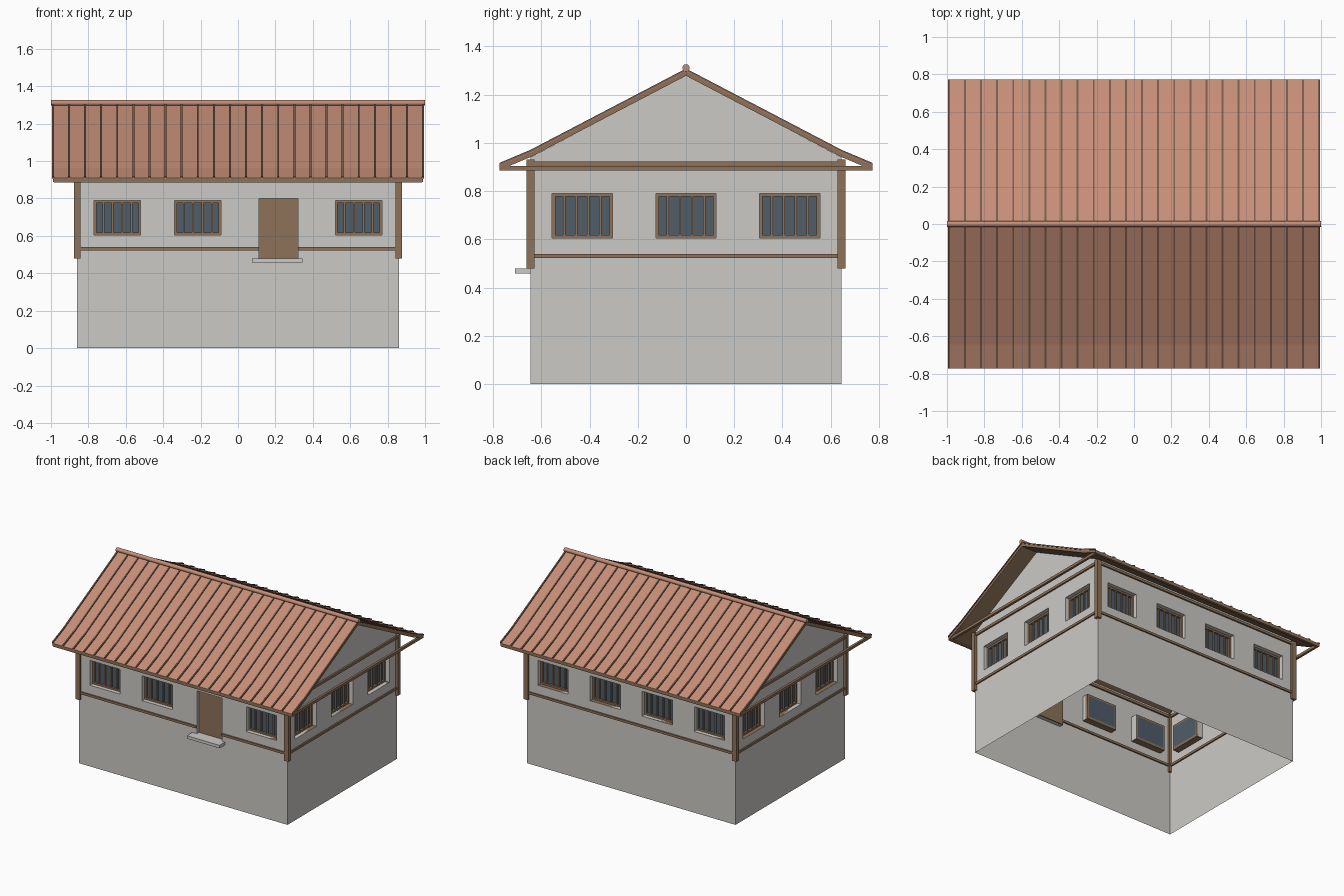
import bpy, bmesh, math
from mathutils import Matrix, Vector

if "Cube" in bpy.data.objects:
    bpy.data.objects.remove(bpy.data.objects["Cube"])


def mat(name, r, g, b):
    m = bpy.data.materials.new(name)
    m.diffuse_color = (r, g, b, 1)
    m.use_nodes = True
    m.node_tree.nodes["Principled BSDF"].inputs["Base Color"].default_value = m.diffuse_color
    return m


PLASTER = mat("grey_plaster", 0.60, 0.59, 0.56)
WOOD = mat("brown_wood", 0.27, 0.17, 0.10)
TILE = mat("terracotta", 0.56, 0.27, 0.185)
RIB = mat("dark_terracotta", 0.20, 0.105, 0.075)
GLASS = mat("dark_glass", 0.08, 0.11, 0.14)

HX, HY = 0.86, 0.645          # half sizes of the walls
RIDGE, KINK, EAVE = (0, 1.30), (0.645, 0.963), (0.773, 0.909)
EAVES = 0.94                  # top of the side walls


def finish(bm, name, m, tf=Matrix()):
    bm.transform(tf)
    me = bpy.data.meshes.new(name)
    bm.to_mesh(me)
    bm.free()
    ob = bpy.data.objects.new(name, me)
    me.materials.append(m)
    bpy.context.collection.objects.link(ob)
    return ob


def boxes(name, m, spans, tf=Matrix()):
    """One object of boxes, each given as (x0, x1, y0, y1, z0, z1)."""
    bm = bmesh.new()
    for x0, x1, y0, y1, z0, z1 in spans:
        t = Matrix.Translation(((x0 + x1) / 2, (y0 + y1) / 2, (z0 + z1) / 2))
        s = Matrix.Diagonal((x1 - x0, y1 - y0, z1 - z0, 1))
        bmesh.ops.create_cube(bm, size=1, matrix=t @ s)
    return finish(bm, name, m, tf)


def wall(name, half, openings, tf, gable):
    """Thin wall with openings (x0, x1, z0, z1, depth) and their reveals."""
    bm = bmesh.new()

    def face(*pts):
        bm.faces.new([bm.verts.new(p) for p in pts])

    xs = sorted({-half, half, *(v for o in openings for v in o[:2])})
    zs = sorted({0, EAVES, *(v for o in openings for v in o[2:4])})
    for a, b in zip(xs, xs[1:]):
        for c, d in zip(zs, zs[1:]):
            mx, mz = (a + b) / 2, (c + d) / 2
            if not any(o[0] < mx < o[1] and o[2] < mz < o[3] for o in openings):
                face((a, 0, c), (b, 0, c), (b, 0, d), (a, 0, d))
    for a, b, c, d, dep in openings:
        ring = [(a, c), (b, c), (b, d), (a, d)]
        for (x, z), (u, w) in zip(ring, ring[1:] + ring[:1]):
            face((x, 0, z), (x, dep, z), (u, dep, w), (u, 0, w))
    if gable:
        face((-half, 0, EAVES), (half, 0, EAVES), (0, 0, RIDGE[1] - 0.02))
    bmesh.ops.remove_doubles(bm, verts=bm.verts, dist=1e-4)
    finish(bm, name, PLASTER, tf)


def window(name, cx, tf):
    """Set-back frame with upright bars in front of a pane."""
    x0, x1, z0, z1, f = cx - 0.125, cx + 0.125, 0.605, 0.79, 0.013
    y0, y1 = 0.03, 0.05
    spans = [(x0, x0 + f, y0, y1, z0, z1), (x1 - f, x1, y0, y1, z0, z1),
             (x0, x1, y0, y1, z0, z0 + f), (x0, x1, y0, y1, z1 - f, z1),
             (x0, x1, 0.001, y1, z0 - 0.006, z0)]
    for i in range(1, 5):
        x = x0 + 0.05 * i
        spans.append((x - 0.005, x + 0.005, 0.032, 0.042, z0, z1))
    boxes(name + "_frame", WOOD, spans, tf)
    boxes(name + "_pane", GLASS,
          [(x0 + f, x1 - f, 0.045, 0.05, z0 + f, z1 - f)], tf)


# Four walls with windows, rails and top beams
DOOR = (0.113, 0.32, 0.48, 0.80, 0.03)
sides = [("front", HX, HY, 0, (-0.645, -0.215, 0.645)),
         ("right", HY, HX, 1, (-0.43, 0, 0.43)),
         ("back", HX, HY, 2, (-0.645, -0.215, 0.215, 0.645)),
         ("left", HY, HX, 3, (-0.43, 0, 0.43))]
for side, half, dist, turn, centres in sides:
    tf = (Matrix.Rotation(turn * math.pi / 2, 4, 'Z')
          @ Matrix.Translation((0, -dist, 0)))
    holes = [(c - 0.125, c + 0.125, 0.605, 0.79, 0.05) for c in centres]
    runs = [(-half, half)]
    if side == "front":
        holes.append(DOOR)
        runs = [(-half, DOOR[0]), (DOOR[1], half)]
        boxes("door", WOOD, [(DOOR[0], DOOR[1], 0.025, 0.035, 0.48, 0.80)], tf)
        boxes("door_step", PLASTER, [(0.075, 0.345, -0.065, 0, 0.458, 0.48)], tf)
    wall(side + "_wall", half, holes, tf, turn % 2)
    for i, c in enumerate(centres):
        window(f"{side}_window_{i + 1}", c, tf)
    boxes(side + "_rail", WOOD,
          [(a, b, -0.01, 0.01, 0.523, 0.54) for a, b in runs], tf)
    boxes(side + "_top_beam", WOOD, [(-half, half, -0.012, 0.012, 0.903, 0.922)], tf)

# Corner posts
boxes("corner_posts", WOOD,
      [(sx * HX - 0.018, sx * HX + 0.018, sy * HY - 0.016, sy * HY + 0.016, 0.48, 0.93)
       for sx in (-1, 1) for sy in (-1, 1)])

# Eave beams and gable tie beams
boxes("eave_beams", WOOD,
      [(-0.985, 0.985, s * 0.764 - 0.009, s * 0.764 + 0.009, 0.885, 0.905) for s in (-1, 1)])
boxes("gable_tie_beams", WOOD,
      [(s * 0.976 - 0.009, s * 0.976 + 0.009, -0.77, 0.77, 0.885, 0.905) for s in (-1, 1)])


def roof_layer(name, m, spans, top, bottom):
    """Both slopes extruded along x between two offsets from the roof line."""
    bm = bmesh.new()
    line = [(-EAVE[0], EAVE[1]), (-KINK[0], KINK[1]), RIDGE, KINK, EAVE]
    for x0, x1 in spans:
        upper = [(y, z + top) for y, z in line]
        lower = [(y, z + bottom) for y, z in reversed(line)]
        f = bm.faces.new([bm.verts.new((x0, y, z)) for y, z in upper + lower])
        r = bmesh.ops.extrude_face_region(bm, geom=[f])["geom"]
        vs = [v for v in r if isinstance(v, bmesh.types.BMVert)]
        bmesh.ops.translate(bm, vec=Vector((x1 - x0, 0, 0)), verts=vs)
    bmesh.ops.recalc_face_normals(bm, faces=bm.faces)
    finish(bm, name, m)


# Roof: timber deck, tile sheet, ribs and ridge
roof_layer("roof_deck", WOOD, [(-0.99, 0.99)], -0.003, -0.022)
roof_layer("roof_tiles", TILE, [(-0.99, 0.99)], 0.0, -0.003)
ribs = [-0.99 + i * 1.98 / 23 for i in range(24)]
roof_layer("roof_ribs", RIB, [(x - 0.005, x + 0.005) for x in ribs], 0.008, -0.001)

bm = bmesh.new()
bmesh.ops.create_cone(bm, cap_ends=True, segments=16, radius1=0.015, radius2=0.015, depth=2.0,
                      matrix=Matrix.Translation((0, 0, 1.311)) @ Matrix.Rotation(math.pi / 2, 4, 'Y'))
for f in bm.faces:
    f.smooth = len(f.verts) == 4
finish(bm, "ridge_cap", TILE)
